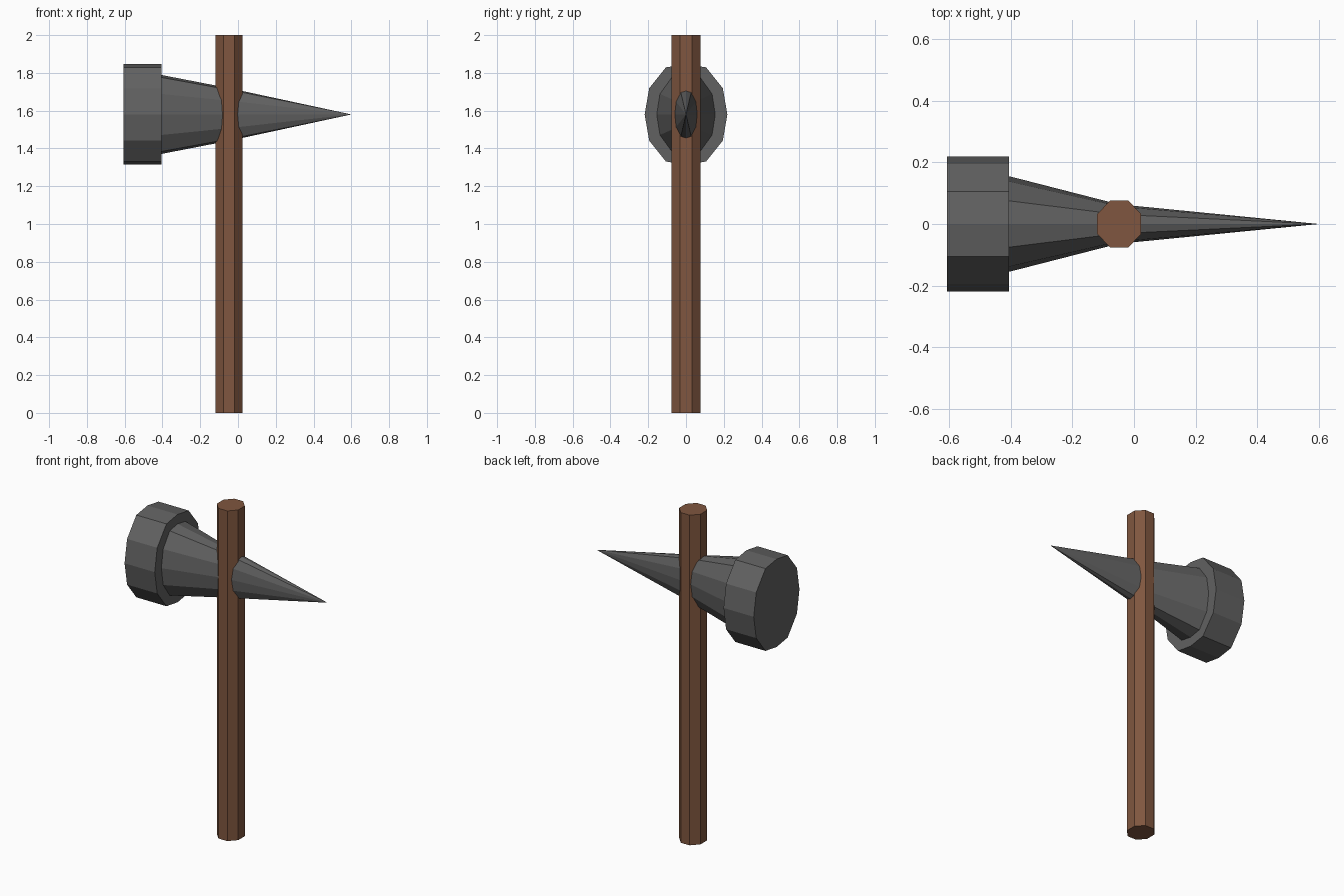
import bpy, bmesh, math

if "Cube" in bpy.data.objects:
    bpy.data.objects.remove(bpy.data.objects["Cube"])


def material(name, rgb):
    m = bpy.data.materials.new(name)
    m.diffuse_color = (*rgb, 1)
    m.use_nodes = True
    m.node_tree.nodes["Principled BSDF"].inputs["Base Color"].default_value = m.diffuse_color
    return m


def loft(name, rings, mat):
    """Skin a list of vertex rings; a ring of one point closes to a tip."""
    bm = bmesh.new()
    loops = [[bm.verts.new(p) for p in ring] for ring in rings]
    for a, b in zip(loops, loops[1:]):
        n = len(a)
        for i in range(n):
            j = (i + 1) % n
            if len(b) == 1:
                bm.faces.new((a[i], a[j], b[0]))
            else:
                bm.faces.new((a[i], a[j], b[j], b[i]))
    for loop in (loops[0], loops[-1]):
        if len(loop) > 2:
            bm.faces.new(loop)
    bmesh.ops.recalc_face_normals(bm, faces=bm.faces[:])
    mesh = bpy.data.meshes.new(name)
    bm.to_mesh(mesh)
    bm.free()
    mesh.materials.append(mat)
    obj = bpy.data.objects.new(name, mesh)
    bpy.context.collection.objects.link(obj)
    return obj


wood = material("brown wood", (0.215, 0.094, 0.05))
iron = material("dark grey iron", (0.12, 0.12, 0.12))

# Octagonal handle
CX = -0.048
k = 1 / math.cos(math.pi / 8)
angles = [math.pi / 8 + i * math.pi / 4 for i in range(8)]
loft("handle", [[(CX + 0.0715 * k * math.cos(a), 0.0765 * k * math.sin(a), z)
                 for a in angles] for z in (0, 2)], wood)

# Tall twelve-sided section of the head, from one quarter mirrored around
quarter = [(1, 0), (0.89, 0.52), (0.485, 0.937)]
half = quarter + [(0, 1)] + [(-y, z) for y, z in reversed(quarter)]
section = half + [(y, -z) for y, z in reversed(half[1:-1])]


def ring(x, ry, rz):
    return [(x, y * ry, 1.58 + z * rz) for y, z in section]


# Hammer head: striking cap, tapered neck through the handle, spike
loft("hammer_head", [ring(-0.607, 0.219, 0.266), ring(-0.405, 0.219, 0.266),
                     ring(-0.405, 0.155, 0.209), ring(-0.05, 0.064, 0.14),
                     [(0.6, 0, 1.58)]], iron)
